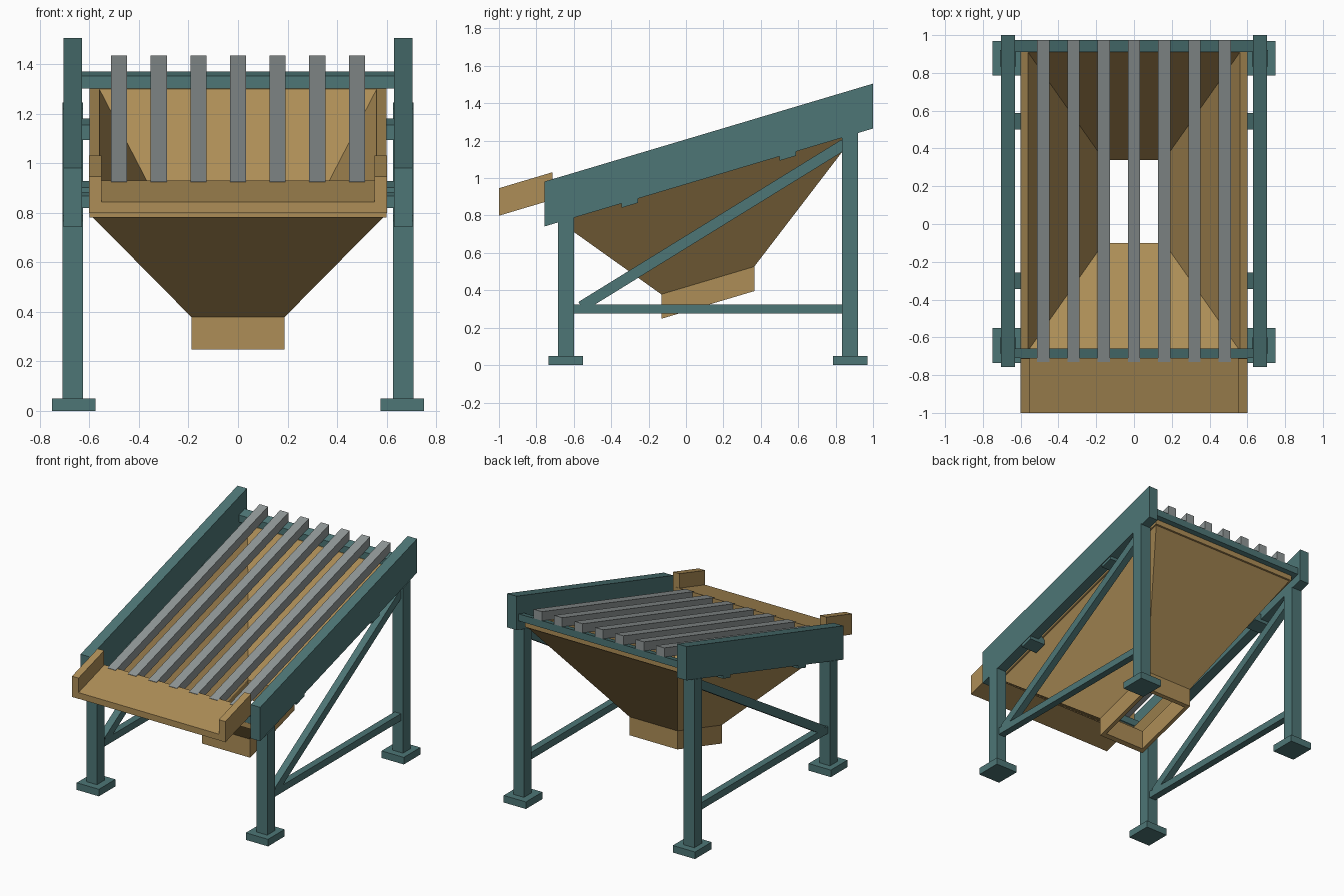
import bpy, bmesh
from mathutils import Vector

if "Cube" in bpy.data.objects:
    bpy.data.objects.remove(bpy.data.objects["Cube"])

SLOPE = 0.298  # deck rise per unit of y


def material(name, rgb):
    m = bpy.data.materials.new(name)
    m.diffuse_color = (*rgb, 1)
    m.use_nodes = True
    m.node_tree.nodes["Principled BSDF"].inputs["Base Color"].default_value = m.diffuse_color
    return m


TEAL = material("teal_paint", (0.075, 0.18, 0.18))
TAN = material("tan_sheet", (0.42, 0.27, 0.095))
STEEL = material("bar_steel", (0.28, 0.31, 0.31))


def loft(name, loops, mat, closed=False, mirror=False):
    """Join equal-length point loops with quads; cap the ends or close the ring."""
    bm = bmesh.new()
    rings = [[bm.verts.new(p) for p in loop] for loop in loops]
    pairs = list(zip(rings, rings[1:] + rings[:1])) if closed else list(zip(rings, rings[1:]))
    for a, b in pairs:
        n = len(a)
        for i in range(n):
            j = (i + 1) % n
            bm.faces.new((a[i], a[j], b[j], b[i]))
    if not closed:
        bm.faces.new(rings[0])
        bm.faces.new(rings[-1])
    bmesh.ops.recalc_face_normals(bm, faces=bm.faces)
    me = bpy.data.meshes.new(name)
    bm.to_mesh(me)
    bm.free()
    me.materials.append(mat)
    ob = bpy.data.objects.new(name, me)
    bpy.context.collection.objects.link(ob)
    if mirror:
        ob.modifiers.new("mirror", 'MIRROR').use_mirror_merge = False
    return ob


def prism(name, x0, x1, yz, mat, mirror=False):
    """Extrude a side profile along x."""
    return loft(name, [[(x, y, z) for y, z in yz] for x in (x0, x1)], mat, mirror=mirror)


def sloped(name, x0, x1, y0, y1, z0, z1, mat, mirror=False):
    """Box sheared along the deck slope; heights are given at y = 0."""
    yz = [(y0, z0 + SLOPE * y0), (y1, z0 + SLOPE * y1),
          (y1, z1 + SLOPE * y1), (y0, z1 + SLOPE * y0)]
    return prism(name, x0, x1, yz, mat, mirror)


def flat(name, x0, x1, y0, y1, z0, z1, mat, mirror=False):
    return prism(name, x0, x1, [(y0, z0), (y1, z0), (y1, z1), (y0, z1)], mat, mirror)


# Side rails
sloped("side_rails", 0.63, 0.704, -0.757, 1.0, 0.967, 1.207, TEAL, True)

# Posts with slanted tops, and foot plates
for label, y in (("front", -0.6425), ("back", 0.8775)):
    a, b = y - 0.0425, y + 0.0425
    prism(label + "_posts", 0.626, 0.709,
          [(a, 0.04), (b, 0.04), (b, 0.97 + SLOPE * b), (a, 0.97 + SLOPE * a)], TEAL, True)
    flat(label + "_foot_plates", 0.576, 0.75, y - 0.0925, y + 0.0925, 0, 0.05, TEAL, True)

# Lower stretchers and diagonal braces
flat("side_stretchers", 0.642, 0.692, -0.61, 0.845, 0.275, 0.325, TEAL, True)
p, q = Vector((-0.56, 0.313)), Vector((0.845, 1.18))
d = (q - p).normalized()
n = Vector((-d.y, d.x)) * 0.029
prism("diagonal_braces", 0.642, 0.692, [p - n, q - n, q + n, p + n], TEAL, True)

# Cross beams carrying the bars
sloped("front_cross_beam", -0.64, 0.64, -0.71, -0.66, 1.03, 1.08, TEAL)
sloped("back_cross_beam", -0.64, 0.64, 0.91, 0.975, 1.03, 1.08, TEAL)

# Hopper mounting brackets
for label, y in (("front", -0.30), ("back", 0.543)):
    sloped(label + "_hopper_brackets", 0.575, 0.70, y - 0.044, y + 0.044, 0.944, 1.005, TEAL, True)

# Grizzly bars
for i in range(7):
    x = (i - 3) * 0.16
    sloped(f"screen_bar_{i + 1}", x - 0.0325, x + 0.0325, -0.73, 0.975, 1.078, 1.144, STEEL)


# Hopper: rim, tapering walls and outlet spout as one hollow shell
def rect(hx, y0, y1, z):
    return [(x, y, z + SLOPE * y) for x, y in ((-hx, y0), (hx, y0), (hx, y1), (-hx, y1))]


loft("hopper", [
    rect(0.60, -0.71, 0.945, 1.029), rect(0.60, -0.71, 0.945, 0.992),
    rect(0.588, -0.70, 0.935, 0.992), rect(0.188, -0.132, 0.365, 0.418),
    rect(0.188, -0.132, 0.365, 0.287), rect(0.16, -0.10, 0.34, 0.287),
    rect(0.16, -0.10, 0.34, 0.425), rect(0.56, -0.67, 0.908, 1.029),
], TAN, closed=True)

# Discharge lip: floor and side cheeks
sloped("lip_floor", -0.60, 0.60, -1.0, -0.71, 1.098, 1.1415, TAN)
sloped("lip_cheeks", 0.55, 0.601, -1.0, -0.713, 1.097, 1.244, TAN, True)
